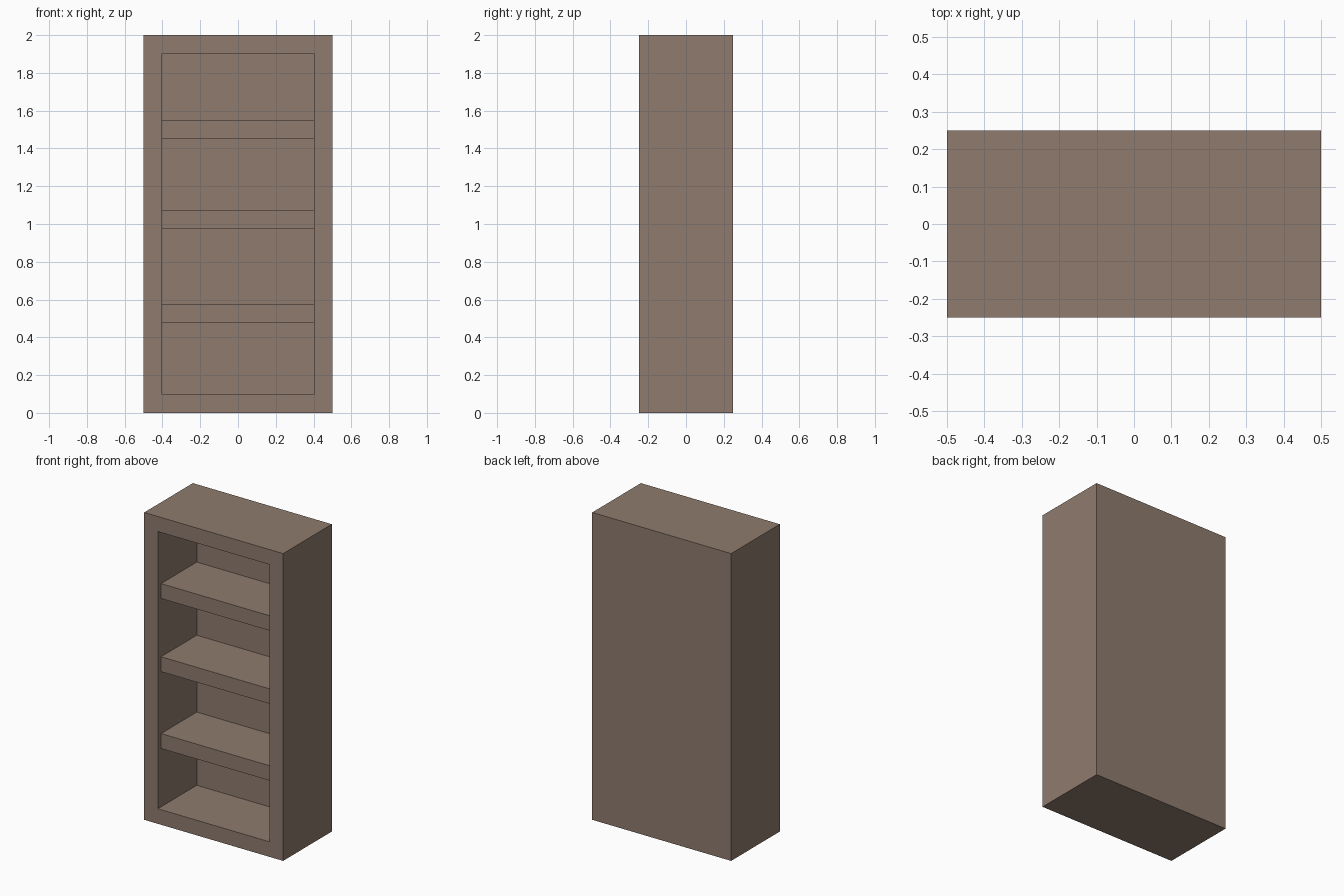
import bpy, bmesh
from mathutils import Matrix, Vector

if "Cube" in bpy.data.objects:
    bpy.data.objects.remove(bpy.data.objects["Cube"])

W, D, H = 1.0, 0.5, 2.0      # outer size
T = 0.098                    # board thickness
CAVITY = 0.4                 # depth of the open front
SETBACK = 0.033              # shelves sit behind the frame

wood = bpy.data.materials.new("brown_wood")
wood.diffuse_color = (0.275, 0.198, 0.156, 1)
wood.use_nodes = True
wood.node_tree.nodes["Principled BSDF"].inputs["Base Color"].default_value = wood.diffuse_color


def box_bmesh(size, centre):
    bm = bmesh.new()
    bmesh.ops.create_cube(bm, size=1, matrix=Matrix.Translation(centre)
                          @ Matrix.Diagonal((*size, 1)))
    return bm


def add_object(name, bm):
    bmesh.ops.recalc_face_normals(bm, faces=bm.faces[:])
    mesh = bpy.data.meshes.new(name)
    bm.to_mesh(mesh)
    bm.free()
    mesh.materials.append(wood)
    obj = bpy.data.objects.new(name, mesh)
    bpy.context.collection.objects.link(obj)
    return obj


# Cabinet: a box whose front is inset to a frame, then pushed in
bm = box_bmesh((W, D, H), (0, 0, H / 2))
bm.normal_update()
front = min(bm.faces, key=lambda f: f.calc_center_median().y)
bmesh.ops.inset_region(bm, faces=[front], thickness=T, use_even_offset=True)
pushed = bmesh.ops.extrude_discrete_faces(bm, faces=[front])["faces"]
bmesh.ops.translate(bm, verts=pushed[0].verts[:], vec=Vector((0, CAVITY, 0)))
add_object("cabinet", bm)

# Three shelves between the side walls
depth = CAVITY - SETBACK
y_mid = -D / 2 + SETBACK + depth / 2
for i, z in enumerate((0.526, 1.026, 1.502)):
    add_object(f"shelf_{i + 1}",
               box_bmesh((W - 2 * T, depth, 0.097), (0, y_mid, z)))
